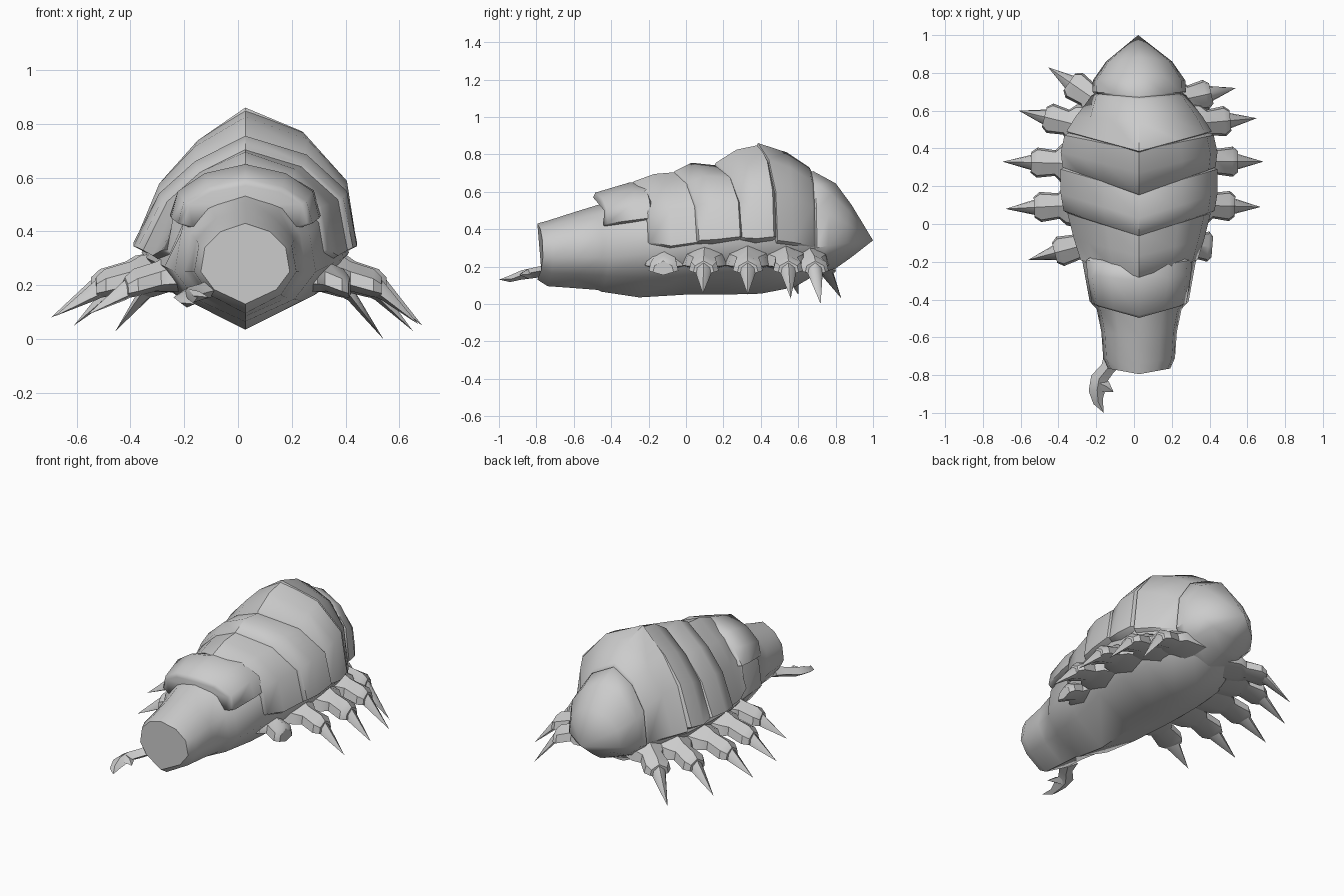
import bpy, bmesh, math
from mathutils import Vector

CX = 0.027
RIGHT = [(1, 0), (0.91, 0.5), (0.55, 0.83), (0, 1)]
LEFT = [(-0.55, 0.83), (-0.91, 0.5), (-1, 0)]
LEFT_LEAN = [(-0.45, 0.77), (-0.77, 0.48), (-1, 0)]  # flatter left flank
BELLY = [(-0.7, -0.55), (0, -1), (0.7, -0.55)]
TUCK = [(-0.85, -0.08), (0.85, -0.08)]


def loft(name, rings, tip=None, angle=48):
    """Skin a list of equal closed rings, ending flat or in a point."""
    bm = bmesh.new()
    vs = [[bm.verts.new(p) for p in r] for r in rings]
    n = len(vs[0])
    for a, b in zip(vs, vs[1:]):
        for i in range(n):
            bm.faces.new((a[i], a[(i + 1) % n], b[(i + 1) % n], b[i]))
    bm.faces.new(vs[0])
    if tip:
        t = bm.verts.new(tip)
        for i in range(n):
            bm.faces.new((vs[-1][i], vs[-1][(i + 1) % n], t))
    else:
        bm.faces.new(vs[-1])
    bmesh.ops.recalc_face_normals(bm, faces=bm.faces)
    me = bpy.data.meshes.new(name)
    bm.to_mesh(me)
    bm.free()
    ob = bpy.data.objects.new(name, me)
    bpy.context.collection.objects.link(ob)
    bpy.ops.object.select_all(action='DESELECT')
    ob.select_set(True)
    bpy.context.view_layer.objects.active = ob
    bpy.ops.object.shade_smooth_by_angle(angle=math.radians(angle))
    return ob


def section(ytop, yside, hw, zs, zt, zb=None):
    """Peaked arch, with a keel-shaped belly when zb is given."""
    left = LEFT_LEAN if -0.29 < ytop < 0.65 else LEFT
    pts = []
    for u, v in RIGHT + left + (TUCK if zb is None else BELLY):
        h = (zt - zs) if v > 0 or zb is None else (zs - zb)
        pts.append((CX + hw * u, ytop + (yside - ytop) * abs(u), zs + h * v))
    return pts


# soft inner body with the blunt head at the front and a collar behind it
loft("body", [section(*r) for r in [
    (-0.795, -0.765, 0.165, 0.25, 0.43, 0.13),
    (-0.74, -0.71, 0.19, 0.25, 0.445, 0.095),
    (-0.60, -0.57, 0.20, 0.25, 0.49, 0.085),
    (-0.47, -0.45, 0.225, 0.25, 0.53, 0.075),
    (-0.45, -0.41, 0.262, 0.25, 0.535, 0.065),
    (-0.25, -0.20, 0.30, 0.27, 0.60, 0.035),
    (0.00, 0.05, 0.365, 0.30, 0.675, 0.05),
    (0.20, 0.28, 0.385, 0.32, 0.72, 0.05),
    (0.40, 0.48, 0.365, 0.32, 0.81, 0.055),
    (0.58, 0.62, 0.285, 0.30, 0.74, 0.09),
    (0.70, 0.72, 0.215, 0.30, 0.66, 0.16)]])

# overlapping back plates: (top y, side y, half width, side z, top z)
plates = [
    [(-0.485, -0.42, 0.25, 0.43, 0.595), (-0.30, -0.27, 0.275, 0.45, 0.65),
     (-0.24, -0.19, 0.28, 0.46, 0.645)],
    [(-0.28, -0.19, 0.31, 0.33, 0.655), (-0.17, -0.08, 0.345, 0.31, 0.695),
     (-0.05, 0.06, 0.38, 0.33, 0.705)],
    [(-0.06, 0.07, 0.40, 0.34, 0.71), (0.03, 0.16, 0.415, 0.345, 0.755),
     (0.17, 0.29, 0.415, 0.36, 0.74)],
    [(0.16, 0.30, 0.405, 0.355, 0.755), (0.27, 0.38, 0.415, 0.35, 0.825),
     (0.39, 0.47, 0.395, 0.36, 0.85)],
    [(0.385, 0.49, 0.385, 0.34, 0.86), (0.54, 0.57, 0.335, 0.33, 0.81),
     (0.66, 0.68, 0.25, 0.31, 0.73)]]
for i, rows in enumerate(plates):
    # bevelled lips at both rims
    f, b = rows[0], rows[-1]
    lip_f = (f[0] - 0.012, f[1] - 0.012, f[2] - 0.02, f[3], f[4] - 0.025)
    lip_b = (b[0] + 0.012, b[1] + 0.012, b[2] - 0.02, b[3], b[4] - 0.025)
    loft(f"back_plate_{i + 1}", [section(*r) for r in [lip_f] + rows + [lip_b]])

# pointed rear shell
loft("rear_shell", [section(*r) for r in [
    (0.66, 0.69, 0.235, 0.30, 0.705, 0.14),
    (0.68, 0.70, 0.248, 0.30, 0.71, 0.15),
    (0.80, 0.76, 0.245, 0.31, 0.645, 0.19),
    (0.885, 0.86, 0.175, 0.325, 0.53, 0.25)]], tip=(0.022, 1.0, 0.34))


def leg_ring(c, side, hw, hh):
    """Six-sided roof-shaped ring across a leg; side runs along its width."""
    prof = [(-1, -0.5), (-0.85, 0.35), (0, 1), (0.85, 0.35), (1, -0.5), (0, -0.9)]
    return [c + side * hw * a + Vector((0, 0, hh * b)) for a, b in prof]


def leg(name, base, tip, claw=True):
    b, t = Vector(base), Vector(tip)
    flat = Vector((t.x - b.x, t.y - b.y, 0))
    side = flat.normalized().cross(Vector((0, 0, 1)))

    def at(f, z):
        return Vector((b.x + flat.x * f, b.y + flat.y * f, z))
    loft(name + "_joint", [
        leg_ring(at(-0.25, 0.25), side, 0.135, 0.085),
        leg_ring(at(0.14, 0.24), side, 0.105, 0.07),
        leg_ring(at(0.24, 0.23), side, 0.068, 0.058),
        leg_ring(at(0.50, 0.205), side, 0.08, 0.055),
        leg_ring(at(0.59, 0.19), side, 0.055, 0.04)], angle=35)
    if claw:
        loft(name + "_claw", [leg_ring(at(0.50, 0.20), side, 0.045, 0.045),
                              leg_ring(at(0.59, 0.18), side, 0.04, 0.04)], tip=t)


legs = [
    ("right_leg_1", (0.27, -0.11, 0), (0.515, -0.13, 0.08), False),
    ("right_leg_2", (0.34, 0.10, 0), (0.67, 0.09, 0.055), True),
    ("right_leg_3", (0.36, 0.33, 0), (0.685, 0.33, 0.05), True),
    ("right_leg_4", (0.31, 0.53, 0), (0.65, 0.56, 0.03), True),
    ("right_leg_5", (0.22, 0.65, 0), (0.54, 0.72, 0.0), True),
    ("left_leg_1", (-0.22, -0.10, 0), (-0.56, -0.19, 0.09), True),
    ("left_leg_2", (-0.31, 0.10, 0), (-0.68, 0.08, 0.085), True),
    ("left_leg_3", (-0.33, 0.32, 0), (-0.695, 0.33, 0.08), True),
    ("left_leg_4", (-0.28, 0.52, 0), (-0.61, 0.60, 0.05), True),
    ("left_leg_5", (-0.18, 0.64, 0), (-0.455, 0.83, 0.03), True)]
for args in legs:
    leg(*args)


# hooked feeler at the front, with a side barb
def flat_ring(x, y, z, ang, hw, hh):
    s = Vector((math.cos(ang), math.sin(ang), 0))
    c = Vector((x, y, z))
    u = Vector((0, 0, hh))
    return [c + s * hw, c + u, c - s * hw, c - u]


loft("feeler", [flat_ring(*r) for r in [
    (-0.10, -0.70, 0.19, -0.4, 0.06, 0.035),
    (-0.14, -0.765, 0.175, -0.6, 0.038, 0.03),
    (-0.185, -0.82, 0.165, -0.4, 0.045, 0.028),
    (-0.195, -0.88, 0.155, 0.1, 0.045, 0.025),
    (-0.19, -0.94, 0.135, 0.5, 0.028, 0.018)]], tip=(-0.16, -1.0, 0.13))
loft("feeler_barb", [flat_ring(-0.18, -0.845, 0.16, 1.2, 0.04, 0.025),
                     flat_ring(-0.145, -0.86, 0.16, 1.2, 0.03, 0.018)],
     tip=(-0.108, -0.89, 0.155))
